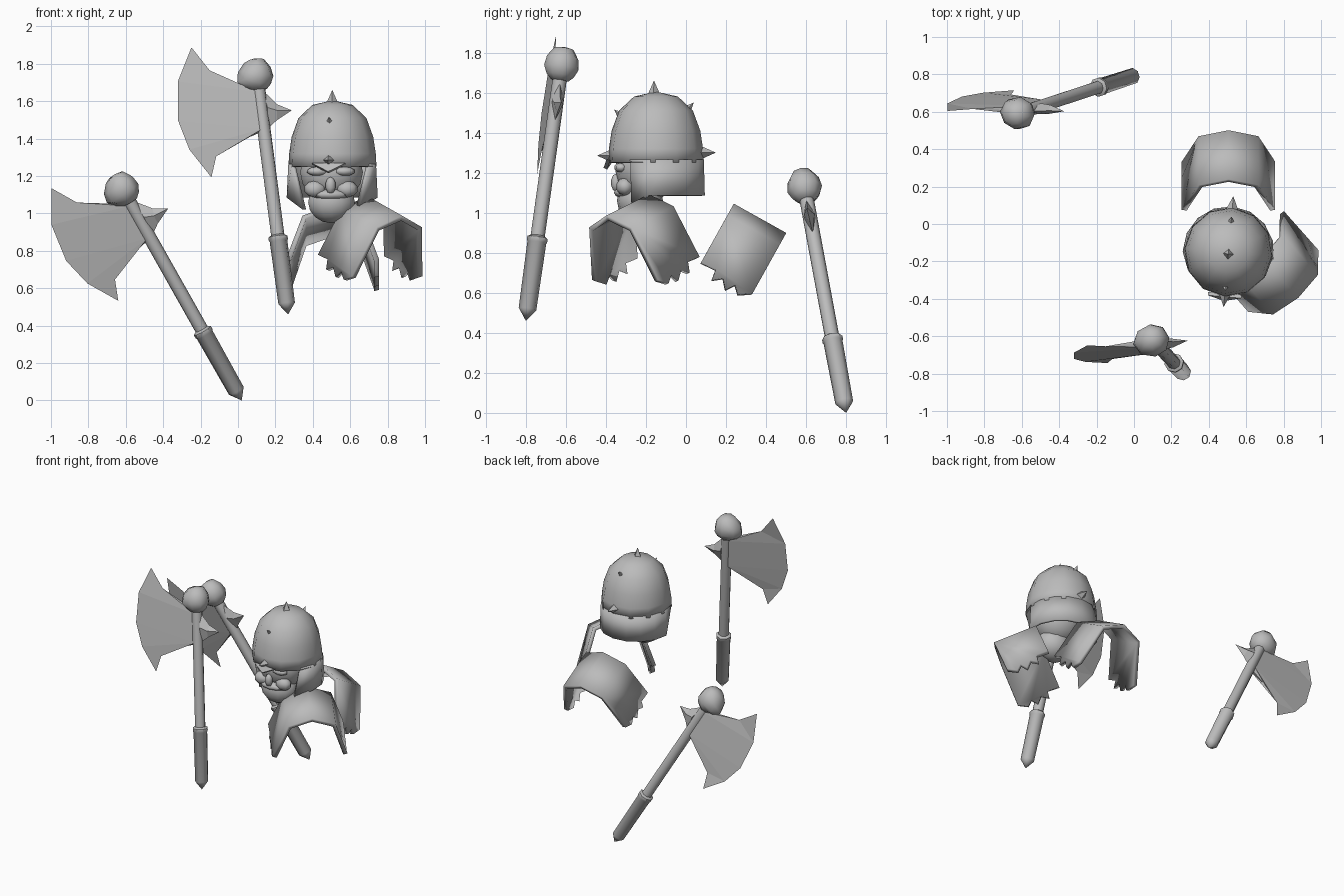
import bpy, bmesh, math
from mathutils import Vector, Matrix

if "Cube" in bpy.data.objects:
    bpy.data.objects.remove(bpy.data.objects["Cube"])

V = Vector
steel = bpy.data.materials.new("plain_grey")
steel.diffuse_color = (0.5, 0.5, 0.5, 1)
steel.use_nodes = True
steel.node_tree.nodes["Principled BSDF"].inputs["Base Color"].default_value = steel.diffuse_color


def finish(name, bm, matrix=None, smooth=None, thick=0, recalc=True):
    if recalc:
        bmesh.ops.recalc_face_normals(bm, faces=bm.faces)
    if matrix is not None:
        bm.transform(matrix)
    me = bpy.data.meshes.new(name)
    bm.to_mesh(me)
    bm.free()
    me.materials.append(steel)
    ob = bpy.data.objects.new(name, me)
    bpy.context.collection.objects.link(ob)
    if thick:
        mod = ob.modifiers.new("thickness", 'SOLIDIFY')
        mod.thickness = thick
        mod.offset = -1
    if smooth:
        bpy.ops.object.select_all(action='DESELECT')
        ob.select_set(True)
        bpy.context.view_layer.objects.active = ob
        bpy.ops.object.shade_smooth_by_angle(angle=math.radians(smooth))
    return ob


def frame(origin, x, y, z):
    m = Matrix((x, y, z)).transposed().to_4x4()
    m.translation = origin
    return m


def lathe(profile, sides, sx=1, sy=1):
    """Revolve (radius, height) points around local z."""
    bm = bmesh.new()
    rings = []
    for r, z in profile:
        if r == 0:
            rings.append([bm.verts.new((0, 0, z))] * sides)
        else:
            rings.append([bm.verts.new((sx * r * math.cos(a), sy * r * math.sin(a), z))
                          for a in (2 * math.pi * i / sides for i in range(sides))])
    for lo, hi in zip(rings, rings[1:]):
        for i in range(sides):
            j = (i + 1) % sides
            quad = list(dict.fromkeys((lo[i], lo[j], hi[j], hi[i])))
            bm.faces.new(quad)
    for ring in (rings[0], rings[-1]):
        if len(set(ring)) > 2:
            bm.faces.new(ring)
    return bm


def axe(tag, bottom, knob, hint):
    """Axe with local z up the handle, local x towards the blade, origin at the knob."""
    a = (knob - bottom).normalized()
    b = (hint - a * hint.dot(a)).normalized()
    m = frame(knob, b, a.cross(b), a)
    end = -(knob - bottom).length
    finish(tag + "_shaft", lathe([(.036, -.92), (.036, -.02)], 8), m, 50)
    finish(tag + "_grip", lathe([(0, end), (.045, end + .06), (.048, -.91),
                                 (.052, -.905), (.052, -.885), (.036, -.875)], 8), m, 40)
    # knob with a bulge on the blade side
    bm = lathe([(0, .085), (.05, .075), (.08, .03), (.088, -.02), (.07, -.06), (.045, -.085), (0, -.09)], 8)
    for v in bm.verts:
        if v.co.x > .05:
            v.co.x *= 1.25
            v.co.z -= .01
    finish(tag + "_knob", bm, m, 50)
    # blade: outline fanned to a thicker ridge near the shaft
    outline = [(0, -.085), (.049, -.073), (.25, .047), (.332, .181), (.429, .006), (.455, -.204),
               (.415, -.366), (.316, -.528), (.275, -.418), (.145, -.351), (0, -.31)]
    bm = bmesh.new()
    edge = [bm.verts.new((u, 0, v)) for u, v in outline]
    for side in (1, -1):
        top, low = (bm.verts.new((.01, side * .025, z)) for z in (-.1, -.3))
        bm.faces.new((edge[0], edge[1], top))
        bm.faces.new((edge[1], edge[2], top))
        bm.faces.new((edge[2], edge[3], edge[4], top))
        bm.faces.new((edge[4], edge[5], low, top))
        bm.faces.new((edge[5], edge[6], low))
        bm.faces.new((edge[6], edge[7], edge[8], low))
        bm.faces.new((edge[8], edge[9], low))
        bm.faces.new((edge[9], edge[10], low))
    finish(tag + "_blade", bm, m)
    # back spike with a diamond section
    bm = bmesh.new()
    tip = bm.verts.new((-.163, 0, -.215))
    for base in ([(-.02, 0, -.09), (-.03, .03, -.19), (-.02, 0, -.30), (-.03, -.03, -.19)],):
        b0 = [bm.verts.new(p) for p in base]
        b1 = [bm.verts.new(p) for p in ((-.09, 0, -.175), (-.08, .024, -.21), (-.075, 0, -.26), (-.08, -.024, -.21))]
        for i in range(4):
            j = (i + 1) % 4
            bm.faces.new((b0[i], b0[j], b1[j], b1[i]))
            bm.faces.new((b1[i], b1[j], tip))
        bm.faces.new(b0)
    finish(tag + "_back_spike", bm, m)


axe("front_axe", V((.268, -.80, .46)), V((.10, -.62, 1.745)), V((-.98, -.16, -.10)))
axe("rear_axe", V((.02, .80, 0)), V((-.62, .59, 1.135)), V((-.87, .13, -.47)))


def shoulder_pad(name, ridge, p, e, length=.30):
    """Arched plate: p across the arch, e along the ridge, d down the sides."""
    p, e = p.normalized(), e.normalized()
    d = -p.cross(e)
    ragged = [(0, .335), (.27, .33), (.3, .385), (.45, .35), (.58, .395), (.68, .35), (.8, .385), (1, .345)]
    bm = bmesh.new()

    def vert(w, down, t):
        return bm.verts.new(ridge + p * w + d * down + e * (t - .5) * length)
    rows = [(vert(w, h, 0), vert(w, h, 1)) for w, h in ((-.16, .065), (0, 0), (.16, .065))]
    for r, s in zip(rows, rows[1:]):
        bm.faces.new((r[0], s[0], s[1], r[1]))
    left = [vert(-.25, h, t) for t, h in ragged]
    right = [vert(.25, h, t) for t, h in ragged]
    bm.faces.new(left[::-1] + [rows[0][0], rows[0][1]])
    bm.faces.new([rows[2][1], rows[2][0]] + right)
    finish(name, bm, thick=.028, smooth=35, recalc=False)


shoulder_pad("front_shoulder_pad", V((.785, -.29, 1.04)), V((-.75, -.66, 0)), V((.62, -.70, -.35)))
shoulder_pad("rear_shoulder_pad", V((.505, .37, .972)), V((1, 0, 0)), V((0, .87, -.485)))

# helmet, turned slightly about z
helm = Matrix.Translation((.505, -.15, 0)) @ Matrix.Rotation(math.radians(-5), 4, 'Z')
dome = lathe([(.24, 1.25), (.236, 1.32), (.222, 1.41), (.185, 1.51), (.11, 1.58), (0, 1.605)], 12, .985, 1.0)
bmesh.ops.delete(dome, geom=[f for f in dome.faces if len(f.verts) > 4], context='FACES')
finish("helmet_dome", dome, helm, 60, .02)

# neck guard, ending in cheek tips
bm = bmesh.new()
cols = []
for k in range(-5, 6):
    a = math.radians(90 + k * 23.5)
    tip = abs(k) == 5
    rb, zb = (.245, 1.085) if not tip else (.235, 1.04)
    c, s = math.cos(a), math.sin(a)
    low = V((rb * c, rb * s, zb))
    if tip:
        low = V((math.copysign(.15, c), -.11, 1.02))
    cols.append((bm.verts.new(low), bm.verts.new((.236 * c, .24 * s, 1.265))))
for r, s in zip(cols, cols[1:]):
    bm.faces.new((s[0], r[0], r[1], s[1])[::-1])
finish("helmet_neck_guard", bm, helm, 40, .02, recalc=False)

# nose guard
bm = bmesh.new()
pts = [(-.09, -.222, 1.26), (.09, -.222, 1.26), (0, -.245, 1.215)]
bm.faces.new([bm.verts.new(q) for q in pts])
finish("helmet_nose_guard", bm, helm, thick=.02, recalc=False)

# helmet spikes: (y, z) of tip, and direction in the middle plane
for name, y, z, dy, dz in (("top", -.01, 1.66, 0, 1), ("upper_front", -.21, 1.515, -.75, .66),
                           ("upper_rear", .19, 1.55, .7, .71), ("lower_front", -.295, 1.285, -1, 0),
                           ("lower_rear", .30, 1.30, 1, 0)):
    n = V((0, dy, dz)).normalized()
    x = V((1, 0, 0))
    finish("helmet_spike_" + name, lathe([(.038, -.085), (0, 0)], 4), helm @ frame(V((0, y, z)), x, n.cross(x), n))


# head parts
def blob(name, loc, size, seg=14):
    bm = bmesh.new()
    bmesh.ops.create_uvsphere(bm, u_segments=seg, v_segments=seg // 2 + 1, radius=1)
    finish(name, bm, Matrix.Translation(loc) @ Matrix.Diagonal((*size, 1)), 60)


blob("skull", (.5, -.19, 1.22), (.172, .165, .16))
blob("jaw", (.5, -.23, 1.06), (.128, .115, .112))
blob("nose", (.495, -.35, 1.15), (.028, .025, .045), 8)
blob("upper_lip", (.497, -.30, 1.10), (.10, .06, .03), 10)
for side, tag in ((-1, "left"), (1, "right")):
    blob(tag + "_cheek", (.497 + side * .085, -.305, 1.13), (.06, .045, .045), 8)
    blob(tag + "_brow", (.497 + side * .07, -.325, 1.225), (.06, .035, .025), 8)
